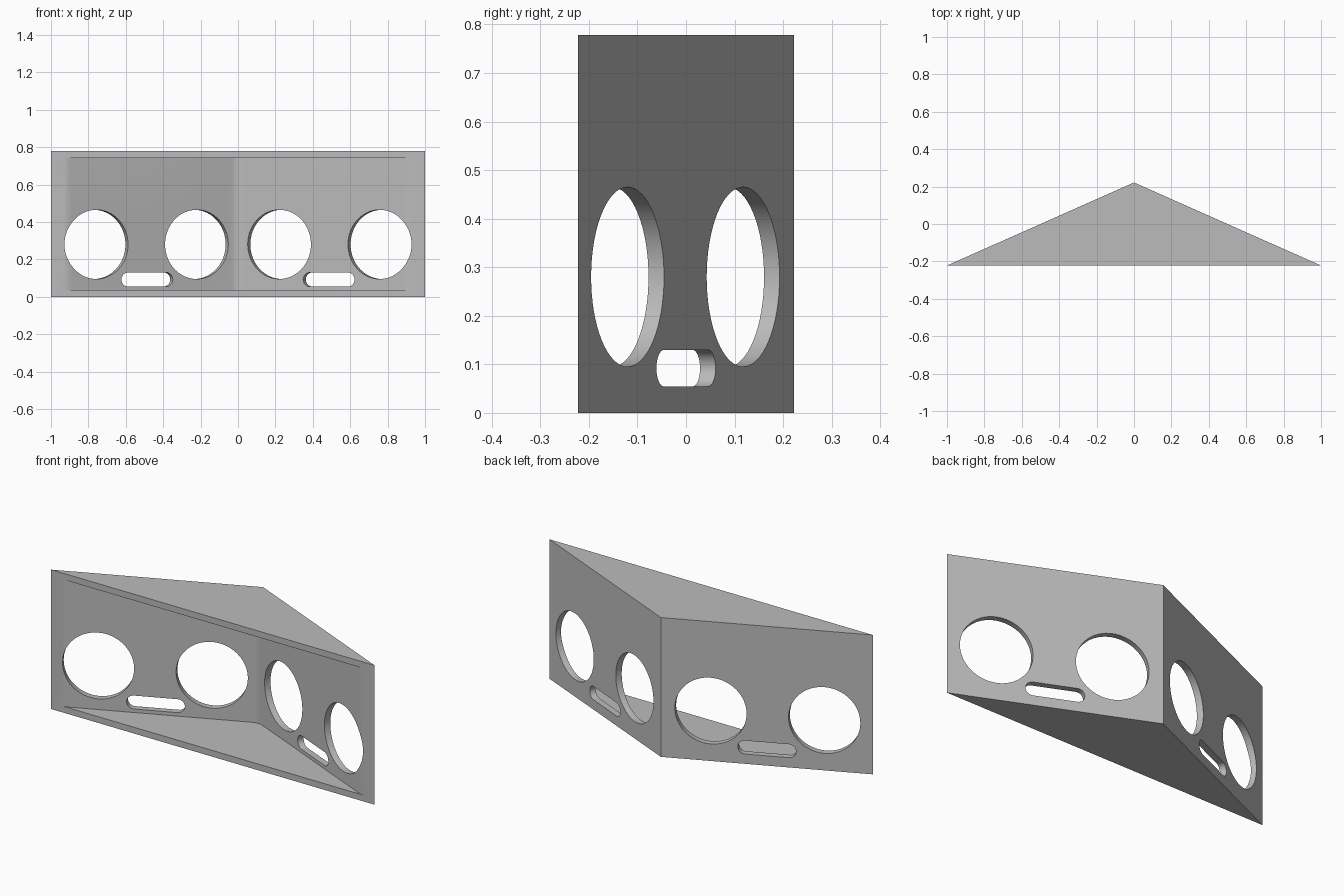
import bpy, bmesh, math
from mathutils import Matrix, Vector

cube = bpy.data.objects.get("Cube")
if cube:
    bpy.data.objects.remove(cube)

HALF, DEPTH, HEIGHT, WALL = 1.0, 0.222, 0.778, 0.035
SLOPE = 2 * DEPTH / HALF
ANGLE = math.atan(SLOPE)


def prism(name, outline, low, high, matrix=Matrix()):
    """Extrude a flat outline from low to high, then place it."""
    bm = bmesh.new()
    face = bm.faces.new([bm.verts.new((x, y, low)) for x, y in outline])
    top = bmesh.ops.extrude_face_region(bm, geom=[face])["geom"]
    verts = [v for v in top if isinstance(v, bmesh.types.BMVert)]
    bmesh.ops.translate(bm, verts=verts, vec=(0, 0, high - low))
    bmesh.ops.recalc_face_normals(bm, faces=bm.faces)
    bm.transform(matrix)
    mesh = bpy.data.meshes.new(name)
    bm.to_mesh(mesh)
    bm.free()
    obj = bpy.data.objects.new(name, mesh)
    bpy.context.collection.objects.link(obj)
    return obj


def stadium(straight, radius, steps=32):
    """Circle outline, stretched along x by a straight section."""
    points = []
    for side in (1, -1):
        for i in range(steps + 1):
            a = -math.pi / 2 + math.pi * i / steps
            if straight == 0 and i == steps:
                continue
            points.append((side * (straight / 2 + radius * math.cos(a)),
                           side * radius * math.sin(a)))
    return points


# Wedge-shaped cabinet body
body = prism("speaker_cabinet", [(-HALF, -DEPTH), (HALF, -DEPTH), (0, DEPTH)], 0, HEIGHT)

# Hollow interior, open at the front, with a rounded inner ridge and softened lips
ridge = DEPTH - WALL / math.cos(ANGLE)
lip = (ridge + DEPTH) / SLOPE
bend = 0.036
right = [(lip + 0.012, -DEPTH - 0.1), (lip + 0.012, -DEPTH),
         (lip - 0.002, -DEPTH + 0.003), (lip - 0.018, -DEPTH + 0.018 * SLOPE)]
arc = []
for i in range(9):
    x = bend * (1 - i / 4)
    arc.append((x, ridge - SLOPE * (bend * bend + x * x) / (2 * bend)))
left = [(-x, y) for x, y in reversed(right)]
cutters = [prism("cavity_cutter", right + arc + left, WALL, HEIGHT - WALL)]

# Two round openings and a handle slot through each sloping wall
for side in (1, -1):
    along = Vector((math.cos(ANGLE), -side * math.sin(ANGLE), 0))
    up = Vector((0, 0, 1))
    out = along.cross(up)
    for x, z, straight, radius in ((0.235, 0.28, 0, 0.185),
                                   (0.771, 0.28, 0, 0.185),
                                   (0.5, 0.092, 0.225, 0.0375)):
        frame = Matrix((along, up, out)).transposed().to_4x4()
        frame.translation = (side * x, DEPTH - SLOPE * x, z)
        cutters.append(prism("opening_cutter", stadium(straight, radius),
                             -0.06, 0.06, frame))

for cutter in cutters:
    cutter.hide_render = True
    mod = body.modifiers.new("cut", "BOOLEAN")
    mod.operation = "DIFFERENCE"
    mod.solver = "EXACT"
    mod.object = cutter

# Bake the cuts and remove the cutters
bpy.context.view_layer.update()
result = bpy.data.meshes.new_from_object(
    body.evaluated_get(bpy.context.evaluated_depsgraph_get()))
body.modifiers.clear()
body.data = result
for cutter in cutters:
    bpy.data.objects.remove(cutter)

# Plain grey finish
grey = bpy.data.materials.new("light_grey")
grey.use_nodes = True
colour = (0.5, 0.5, 0.5, 1)
grey.diffuse_color = colour
grey.node_tree.nodes["Principled BSDF"].inputs["Base Color"].default_value = colour
body.data.materials.clear()
body.data.materials.append(grey)

bpy.ops.object.select_all(action="DESELECT")
body.select_set(True)
bpy.context.view_layer.objects.active = body
bpy.ops.object.shade_smooth_by_angle(angle=math.radians(20))
